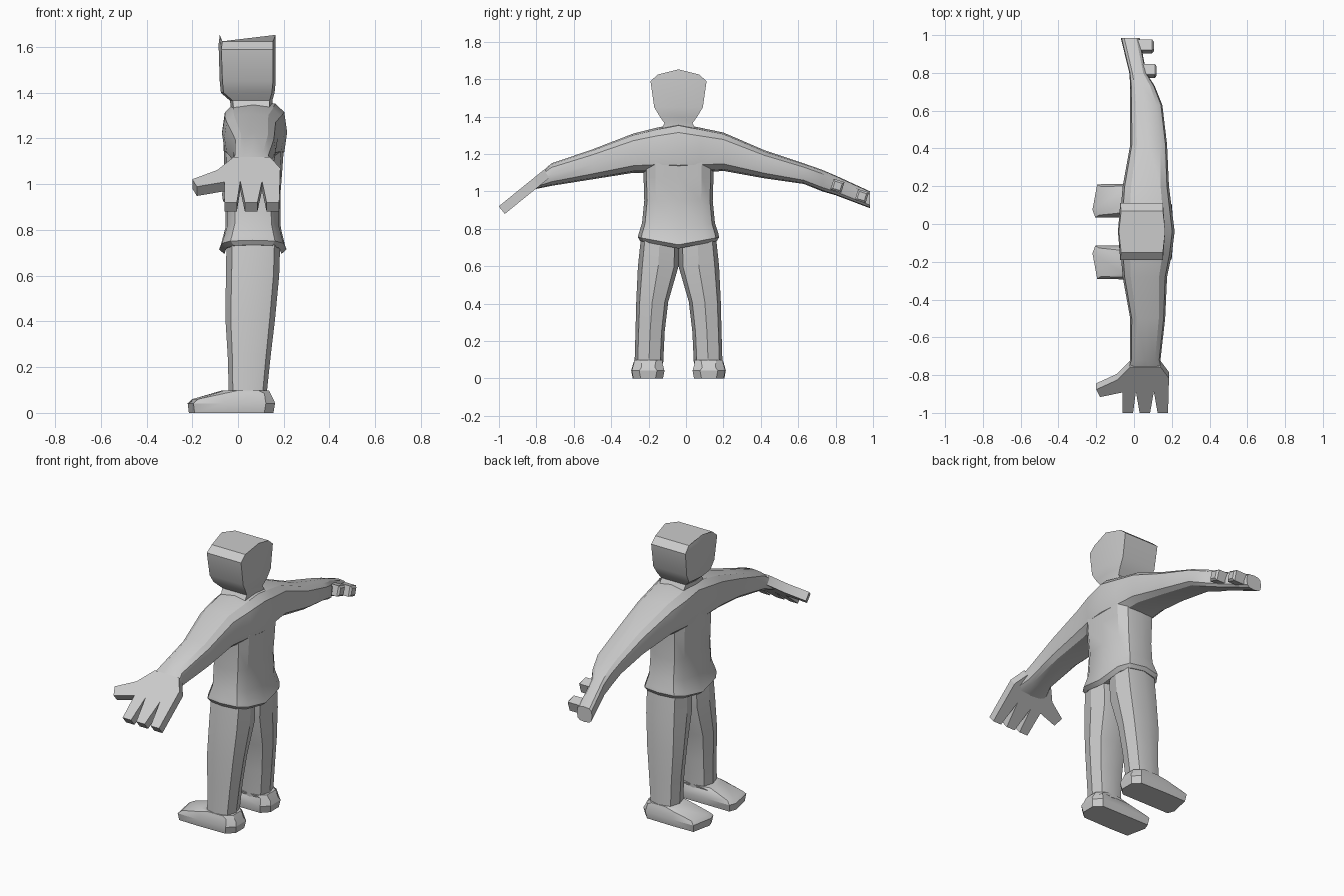
import bpy, bmesh
from math import cos, sin, pi
from mathutils import Vector, Matrix

if "Cube" in bpy.data.objects:
    bpy.data.objects.remove(bpy.data.objects["Cube"])

CY = -0.04  # plane the body is mirrored about


def finish(name, bm, angle=0.5):
    bmesh.ops.recalc_face_normals(bm, faces=bm.faces)
    me = bpy.data.meshes.new(name)
    bm.to_mesh(me)
    bm.free()
    ob = bpy.data.objects.new(name, me)
    bpy.context.collection.objects.link(ob)
    bpy.ops.object.select_all(action='DESELECT')
    ob.select_set(True)
    bpy.context.view_layer.objects.active = ob
    bpy.ops.object.shade_smooth_by_angle(angle=angle)
    return ob


def loft(name, rings):
    bm = bmesh.new()
    vs = [[bm.verts.new(p) for p in r] for r in rings]
    n = len(rings[0])
    for a, b in zip(vs, vs[1:]):
        for i in range(n):
            j = (i + 1) % n
            bm.faces.new((a[i], a[j], b[j], b[i]))
    bm.faces.new(vs[0])
    bm.faces.new(vs[-1])
    return finish(name, bm)


def rounded(x0, x1, y0, y1, n=12, e=0.6):
    """Superellipse outline filling a rectangle."""
    def sp(v):
        return abs(v) ** e * (1 if v > 0 else -1) if abs(v) > 1e-6 else 0
    return [((x0 + x1) / 2 + (x1 - x0) / 2 * sp(cos(2 * pi * i / n)),
             (y0 + y1) / 2 + (y1 - y0) / 2 * sp(sin(2 * pi * i / n)))
            for i in range(n)]


# head with a pitched crown and narrow chin
def head_ring(z, w, xf, xb, ridge=0.0):
    k = 0.012
    return [(xf, CY, z + ridge), (xf + k, CY + w, z), (xb - k, CY + w, z),
            (xb, CY, z + ridge), (xb - k, CY - w, z), (xf + k, CY - w, z)]


loft("head", [head_ring(1.32, 0.10, -0.03, 0.15),
              head_ring(1.365, 0.075, -0.035, 0.15),
              head_ring(1.40, 0.10, -0.075, 0.16),
              head_ring(1.45, 0.13, -0.08, 0.165),
              head_ring(1.59, 0.15, -0.085, 0.165, 0.02),
              head_ring(1.625, 0.11, -0.08, 0.165, 0.028)])

# chest and both arms in one sweep along y: y, x0, x1, z0, z1
arms = [(-0.82, -0.06, 0.17, 1.01, 1.06), (-0.72, -0.02, 0.14, 1.03, 1.15),
        (-0.50, -0.02, 0.165, 1.065, 1.225), (-0.28, -0.06, 0.175, 1.10, 1.31),
        (-0.16, -0.07, 0.20, 1.10, 1.34), (CY, -0.07, 0.215, 1.09, 1.365),
        (0.08, -0.07, 0.20, 1.10, 1.34), (0.20, -0.06, 0.185, 1.11, 1.315),
        (0.42, -0.02, 0.175, 1.07, 1.22), (0.63, -0.02, 0.15, 1.04, 1.15),
        (0.73, -0.02, 0.11, 1.00, 1.115), (0.80, -0.025, 0.065, 0.98, 1.085),
        (0.985, -0.07, 0.03, 0.91, 1.00)]
loft("chest_and_arms", [[(x, y, z) for x, z in rounded(x0, x1, z0, z1, e=0.65)]
                        for y, x0, x1, z0, z1 in arms])

# open hand, sloping down and outward
outline = [(-0.02, -0.74), (-0.09, -0.81), (-0.2, -0.86), (-0.18, -0.9),
           (-0.06, -0.875), (-0.06, -0.985), (-0.005, -0.985), (0.01, -0.87),
           (0.03, -0.985), (0.085, -0.985), (0.105, -0.87), (0.125, -0.985),
           (0.18, -0.985), (0.185, -0.8), (0.14, -0.74)]
bm = bmesh.new()
normal = Vector((0, -0.63, 0.78)) * 0.026
face = bm.faces.new([bm.verts.new(Vector((x, y, 1.05 + (y + 0.8) * 0.81)) - normal)
                     for x, y in outline])
ext = bmesh.ops.extrude_face_region(bm, geom=[face])["geom"]
bmesh.ops.translate(bm, vec=normal * 2,
                    verts=[v for v in ext if isinstance(v, bmesh.types.BMVert)])
finish("open_hand", bm)

# finger stubs on the other hand
for i, (x, y, z) in enumerate([(0.06, 0.81, 1.03), (0.045, 0.94, 0.975)]):
    bm = bmesh.new()
    bmesh.ops.create_cube(bm, size=1, matrix=Matrix.Translation((x, y, z))
                          @ Matrix.Rotation(-0.3, 4, 'X')
                          @ Matrix.Diagonal((0.12, 0.06, 0.06, 1)))
    bmesh.ops.bevel(bm, geom=[e for e in bm.edges if min(v.co.x for v in e.verts) > x],
                    offset=0.01, segments=1, affect='EDGES')
    finish(f"finger_stub_{i + 1}", bm)

# shirt body and flared hem: z, half width, x0, x1, dip at the centre
shirt = [(1.22, 0.19, -0.065, 0.205, 0), (1.08, 0.187, -0.06, 0.195, 0),
         (0.95, 0.183, -0.055, 0.185, 0), (0.83, 0.195, -0.055, 0.187, 0.02),
         (0.775, 0.213, -0.075, 0.205, 0.04), (0.755, 0.217, -0.083, 0.212, 0.04),
         (0.735, 0.205, -0.06, 0.19, 0.04)]
loft("shirt", [[(x, y, z - dip * (1 - abs(y - CY) / w))
                for x, y in rounded(x0, x1, CY - w, CY + w)]
               for z, w, x0, x1, dip in shirt])

# trouser legs: z, inner, outer, x0, x1
leg = [(0.76, 0.0, 0.20, -0.05, 0.185), (0.60, 0.0, 0.217, -0.053, 0.18),
       (0.41, 0.055, 0.226, -0.055, 0.162), (0.25, 0.074, 0.23, -0.045, 0.143),
       (0.08, 0.082, 0.235, -0.04, 0.125)]
# shoe levels: z, toe x, heel x, sideways inset
shoe = [(0, 0, -0.215, 0.155, 0.008), (0, 0.042, -0.22, 0.162, 0),
        (0.025, 0.06, -0.20, 0.155, 0.012)]
for side, s in (("left", -1), ("right", 1)):
    loft(side + "_leg", [[(x, CY + s * y, z) for x, y in rounded(x0, x1, a, b, 8, 0.7)]
                         for z, a, b, x0, x1 in leg])
    rings = []
    for rise, z, x0, x1, d in shoe:
        a, b = 0.075 + d, 0.25 - d
        plan = [(x0 + 0.015, a), (x0, a + 0.04), (x0 + 0.025, b), (-0.06, b + 0.003),
                (x1 - 0.04, b), (x1, b - 0.04), (x1, a + 0.04), (x1 - 0.04, a), (-0.06, a)]
        rings.append([(x, CY + s * y, z + (rise if -0.1 < x < 0.13 else 0)) for x, y in plan])
    # ankle opening
    plan = [(-0.06, 0.10), (-0.07, 0.14), (-0.06, 0.22), (0, 0.236), (0.09, 0.236),
            (0.135, 0.2), (0.135, 0.12), (0.09, 0.083), (0, 0.083)]
    rings.append([(x, CY + s * y, 0.098) for x, y in plan])
    loft(side + "_shoe", rings)
